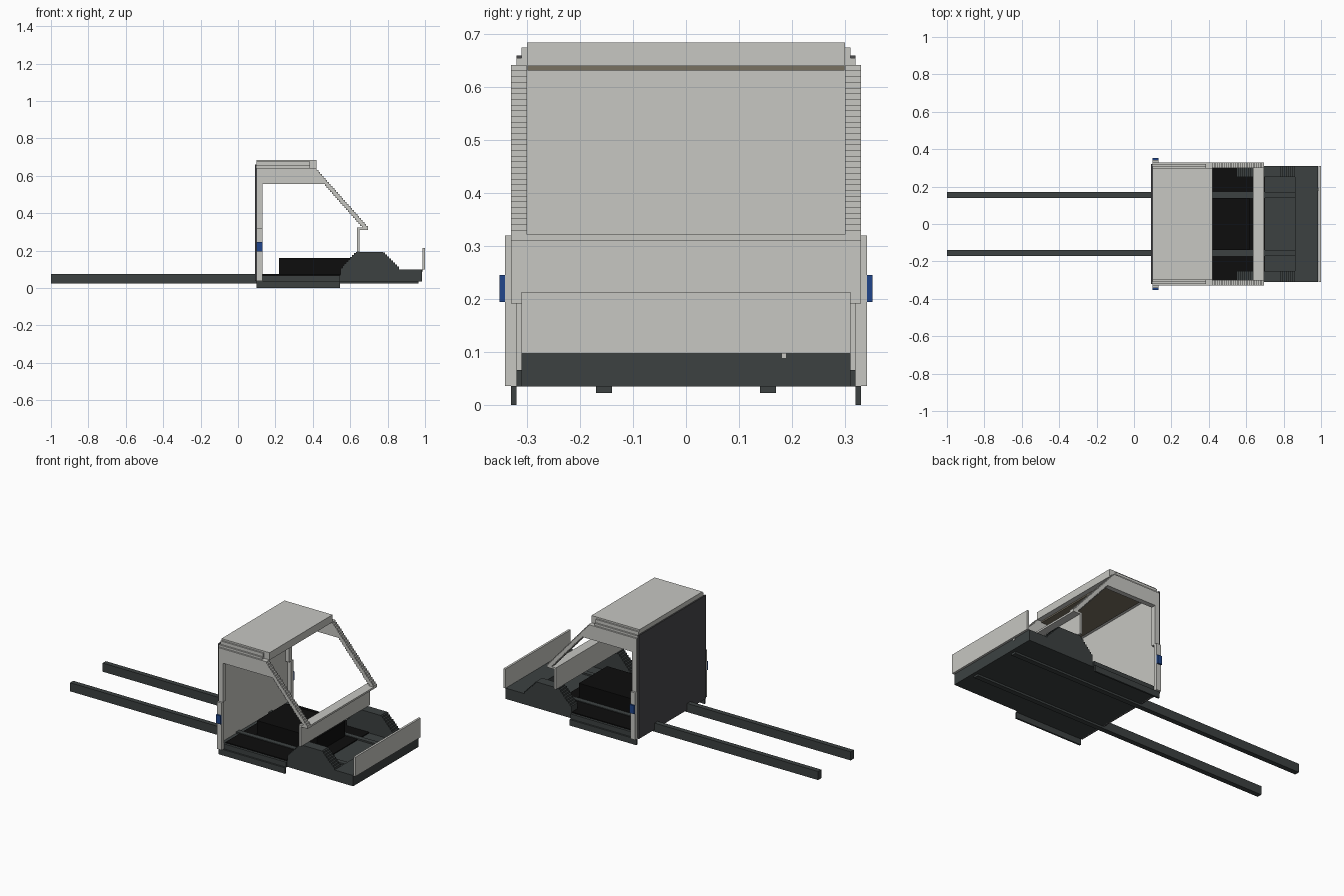
import bpy, bmesh

if "Cube" in bpy.data.objects:
    bpy.data.objects.remove(bpy.data.objects["Cube"])


def material(name, rgb):
    m = bpy.data.materials.new(name)
    m.diffuse_color = (*rgb, 1)
    m.use_nodes = True
    m.node_tree.nodes["Principled BSDF"].inputs["Base Color"].default_value = m.diffuse_color
    return m


LIGHT = material("light grey paint", (0.57, 0.57, 0.54))
DARK = material("dark chassis grey", (0.045, 0.053, 0.053))
BLACK = material("black interior", (0.004, 0.004, 0.004))
BLUE = material("blue marker", (0.014, 0.06, 0.26))
BACK = material("back wall grey", (0.065, 0.065, 0.07))
LINER = material("taupe headliner", (0.19, 0.165, 0.12))


def build(name, mat, boxes, mirror=False):
    """Boxes are (x0, x1, y0, y1, z0, z1); mirror repeats them across y = 0."""
    bm = bmesh.new()
    for x0, x1, y0, y1, z0, z1 in boxes:
        for s in ((1, -1) if mirror else (1,)):
            v = bmesh.ops.create_cube(bm, size=1)["verts"]
            for p in v:
                p.co = ((x0 + x1) / 2 + p.co.x * (x1 - x0),
                        s * (y0 + y1) / 2 + p.co.y * (y1 - y0),
                        (z0 + z1) / 2 + p.co.z * (z1 - z0))
    me = bpy.data.meshes.new(name)
    bm.to_mesh(me)
    bm.free()
    me.materials.append(mat)
    ob = bpy.data.objects.new(name, me)
    bpy.context.collection.objects.link(ob)
    return ob


def lerp_path(path, x):
    for (xa, za), (xb, zb) in zip(path, path[1:]):
        if xa <= x <= xb:
            return za + (zb - za) * (x - xa) / (xb - xa)
    return path[-1][1]


# Chassis
build("frame_rails", DARK, [(-1, 0.965, 0.14, 0.17, 0.023, 0.075)], True)
build("floor_pan", DARK, [(0.10, 0.98, -0.31, 0.31, 0.035, 0.066)])
build("side_sills", DARK, [(0.10, 0.545, 0.31, 0.32, 0.035, 0.066),
                           (0.10, 0.545, 0.32, 0.33, 0, 0.036)], True)
build("front_bumper", DARK, [(0.86, 0.985, -0.31, 0.31, 0.035, 0.1)])
build("bumper_plate", LIGHT, [(0.987, 1.0, -0.31, 0.31, 0.098, 0.214)])
build("tow_cover", LIGHT, [(0.984, 0.988, 0.18, 0.19, 0.088, 0.1)])

# Stepped wheel arches
arch = [(0.545, 0.1), (0.63, 0.192), (0.78, 0.192), (0.861, 0.108)]
n, dx = 30, (0.86 - 0.547) / 30
build("wheel_arches", DARK,
      [(0.547 + i * dx, 0.547 + (i + 1) * dx, 0.25, 0.31, 0.036,
        lerp_path(arch, 0.547 + (i + 0.5) * dx)) for i in range(n)], True)

# Interior
build("cab_floor", BLACK, [(0.13, 0.70, -0.305, 0.305, 0.06, 0.071)])
build("engine_cover", BLACK, [(0.22, 0.62, -0.135, 0.135, 0.07, 0.16)])
build("headliner", LINER, [(0.13, 0.39, -0.299, 0.299, 0.632, 0.64)])

# Cab shell
build("rear_wall", LIGHT, [(0.098, 0.106, -0.32, 0.32, 0.036, 0.655)])
build("rear_wall_cover", BACK, [(0.09, 0.098, -0.32, 0.32, 0.036, 0.66)])
build("roof", LIGHT, [(0.10, 0.42, -0.30, 0.30, 0.64, 0.685),
                      (0.10, 0.385, -0.31, 0.31, 0.645, 0.675),
                      (0.10, 0.385, -0.32, 0.32, 0.64, 0.655)])
build("door_pillars", LIGHT, [(0.10, 0.13, 0.32, 0.342, 0.036, 0.32),
                              (0.10, 0.13, 0.30, 0.33, 0.32, 0.642)], True)
build("side_markers", BLUE, [(0.10, 0.13, 0.341, 0.352, 0.195, 0.246)], True)

# Stepped windscreen pillars, widening into the panel above the door
steps, z0, z1 = 30, 0.32, 0.642
dz = (z1 - z0) / steps
pillars = []
for i in range(steps):
    za = z0 + i * dz
    xo = 0.695 - (0.695 - 0.42) * i / (steps - 1)
    xi = 0.12 if za > 0.549 else xo - 0.032
    pillars.append((xi, xo, 0.30, 0.33, za, za + dz))
build("windscreen_pillars", LIGHT, pillars, True)

# Cowl below the windscreen
build("cowl", LIGHT, [(0.637, 0.65, -0.33, 0.33, 0.192, 0.312),
                      (0.637, 0.695, -0.33, 0.33, 0.311, 0.322)])
